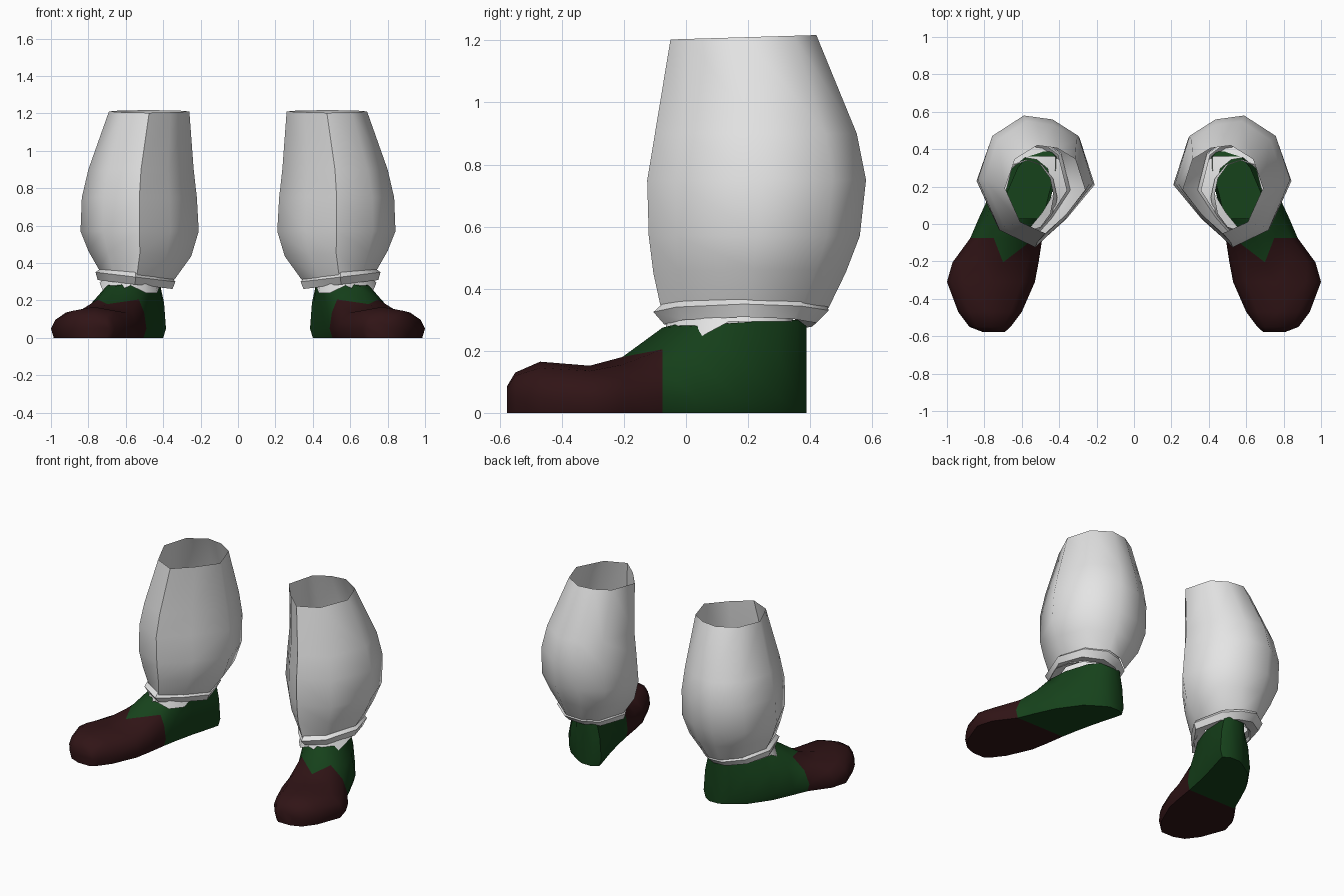
import bpy, bmesh, math
from mathutils import Vector

if "Cube" in bpy.data.objects:
    bpy.data.objects.remove(bpy.data.objects["Cube"])


def material(name, rgb):
    m = bpy.data.materials.new(name)
    m.diffuse_color = (*rgb, 1)
    m.use_nodes = True
    m.node_tree.nodes["Principled BSDF"].inputs["Base Color"].default_value = m.diffuse_color
    return m


WHITE = material("white cloth", (0.78, 0.78, 0.78))
GREEN = material("dark green", (0.008, 0.054, 0.011))
BROWN = material("dark brown", (0.03, 0.007, 0.008))


def finish(name, bm, mats, angle=50):
    """Make the object, mirror it to the other leg and shade it."""
    bmesh.ops.recalc_face_normals(bm, faces=bm.faces)
    mesh = bpy.data.meshes.new(name)
    bm.to_mesh(mesh)
    bm.free()
    for m in mats:
        mesh.materials.append(m)
    obj = bpy.data.objects.new(name, mesh)
    bpy.context.collection.objects.link(obj)
    bpy.ops.object.select_all(action='DESELECT')
    obj.select_set(True)
    bpy.context.view_layer.objects.active = obj
    bpy.ops.object.shade_smooth_by_angle(angle=math.radians(angle))
    mod = obj.modifiers.new("other leg", 'MIRROR')
    mod.use_mirror_merge = False
    return obj


def loft(rings):
    """Open tube through rings of equal point count."""
    bm = bmesh.new()
    vs = [[bm.verts.new(p) for p in r] for r in rings]
    n = len(vs[0])
    for a, b in zip(vs, vs[1:]):
        for k in range(n):
            j = (k + 1) % n
            bm.faces.new((a[k], a[j], b[j], b[k]))
    return bm


# Nine-sided leg outline inside a unit box
OUTLINE = [(.2, 1), (-.3, .94), (-.75, .69), (-1, -.03), (-.52, -.57),
           (0, -1), (.62, -.74), (1, .03), (.75, .69)]


def ring(z, x0, x1, y0, y1, tilt_x=0.0, tilt_y=0.0):
    cx, cy, rx, ry = (x0 + x1) / 2, (y0 + y1) / 2, (x1 - x0) / 2, (y1 - y0) / 2
    return [(cx + u * rx, cy + v * ry, z + u * rx * tilt_x + v * ry * tilt_y)
            for u, v in OUTLINE]


# Baggy trouser leg, open at both ends
finish("trouser_leg", loft([
    ring(1.21, .26, .69, -.05, .42, 0, .03),
    ring(.90, .237, .80, -.10, .55),
    ring(.75, .22, .835, -.125, .58),
    ring(.57, .21, .842, -.12, .56),
    ring(.45, .25, .80, -.105, .515, .05),
    ring(.335, .34, .74, -.08, .46, .12),
]), [WHITE], 60)

# Rolled cuff, lower on the inner side
finish("cuff", loft([
    ring(.352, .36, .735, -.075, .45, .10),
    ring(.325, .335, .762, -.105, .46, .12),
    ring(.285, .35, .75, -.07, .42, .12),
    ring(.300, .43, .685, -.02, .355, .10),
]), [WHITE], 45)

# Sock band with a pointed lower edge at the front
sock_rings = [[], []]
for k in range(12):
    a = 2 * math.pi * k / 12
    c, s = math.cos(a), math.sin(a)
    low = .295 if s > -.2 else (.24 if k % 2 == 0 else .27)
    if k in (7, 11):
        low = .24
    elif k == 9:
        low = .28
    sock_rings[0].append((.57 + .14 * c, .15 + .19 * s, .325))
    sock_rings[1].append((.575 + .165 * c, .14 + .205 * s, low))
finish("sock", loft(sock_rings), [WHITE], 40)

# Shoe stations: y, left, right, left shoulder, right shoulder, shoulder z, ridge z
STATIONS = [
    (-.577, .69, .81, .70, .79, .08, .085),
    (-.55, .66, .88, .70, .84, .12, .13),
    (-.47, .60, .94, .66, .88, .145, .165),
    (-.31, .53, 1.0, .60, .92, .135, .152),
    (-.205, .51, .97, .57, .83, .155, .18),
    (-.075, .49, .875, .53, .75, .205, .275),
    (.03, .47, .83, .48, .70, .28, .30),
    (.16, .44, .77, .44, .68, .29, .30),
    (.30, .40, .67, .42, .62, .30, .30),
    (.36, .385, .58, .42, .57, .30, .30),
    (.388, .43, .53, .44, .53, .28, .28),
]


def section(y, xl, xr, sl, sr, zs, zt):
    zm = .05 + (zs - .05) * .55
    return [(xl + .015, y, 0), (xl, y, .05), (xl + (sl - xl) * .3, y, zm),
            (sl, y, zs), ((sl + sr) / 2, y, zt), (sr, y, zs),
            (xr + (sr - xr) * .3, y, zm), (xr, y, .05), (xr - .015, y, 0)]


bm = bmesh.new()
vs = [[bm.verts.new(p) for p in section(*s)] for s in STATIONS]
n = 9
for i in range(len(vs) - 1):
    a, b = vs[i], vs[i + 1]
    for k in range(n):
        j = (k + 1) % n
        if k in (3, 4) and 6 <= i <= 8:
            continue  # ankle opening
        if k in (3, 4) and i == 4:
            # green tongue comes to a point over the brown toe
            mid, side = (j, k) if k == 3 else (k, j)
            bm.faces.new((a[mid], b[mid], b[side])).material_index = 0
            bm.faces.new((a[mid], a[side], b[side])).material_index = 1
            continue
        bm.faces.new((a[k], a[j], b[j], b[k])).material_index = 1 if i < 5 else 0
bm.faces.new(vs[0]).material_index = 1   # toe end
bm.faces.new(vs[-1]).material_index = 0  # heel end
finish("shoe", bm, [GREEN, BROWN], 50)
